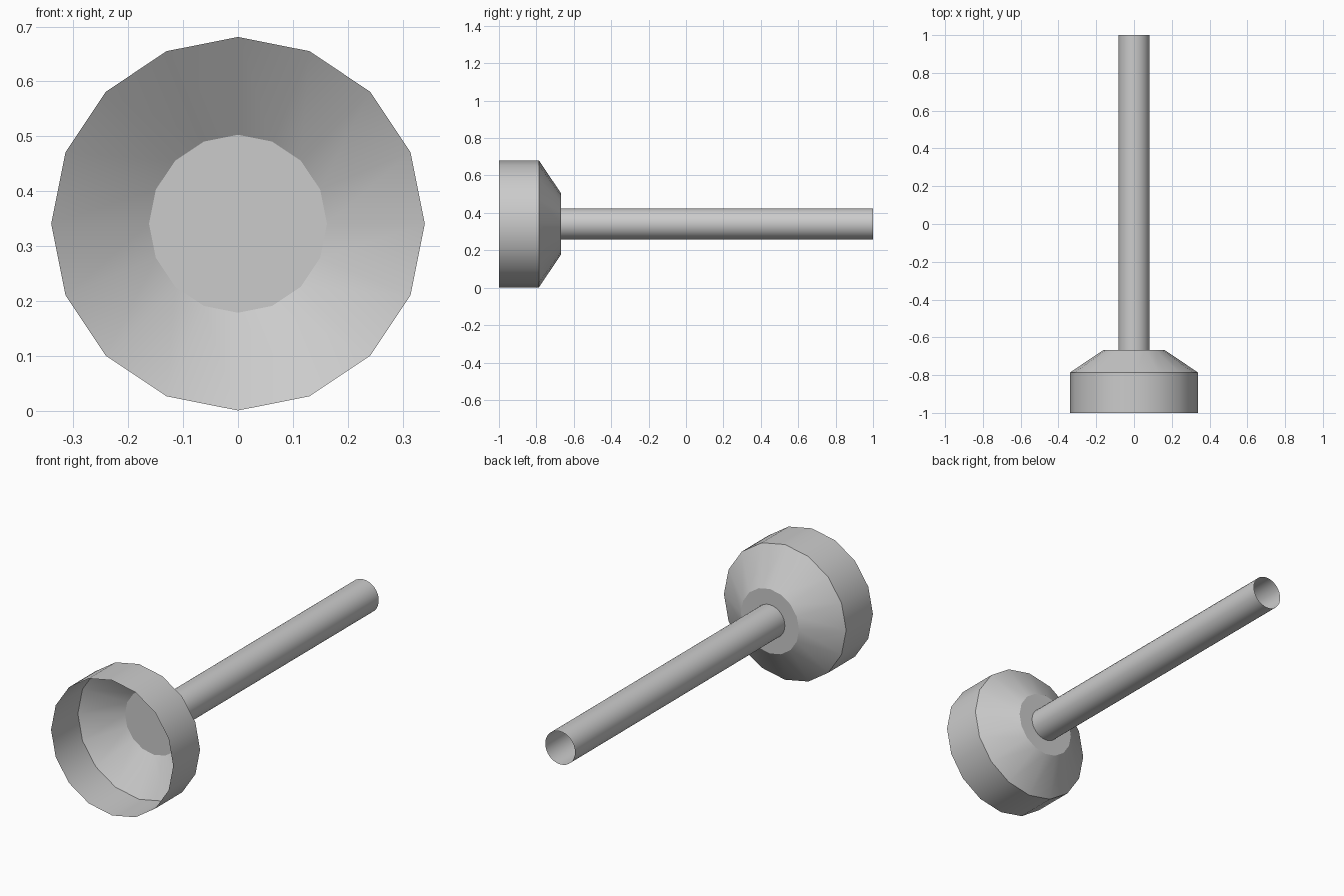
import bpy, bmesh, math
from mathutils import Vector

cube = bpy.data.objects.get("Cube")
if cube:
    bpy.data.objects.remove(cube, do_unlink=True)

CENTRE_Z = 0.341

grey = bpy.data.materials.new("plain_grey")
grey.use_nodes = True
colour = (0.6, 0.6, 0.6, 1)
grey.diffuse_color = colour
grey.node_tree.nodes["Principled BSDF"].inputs["Base Color"].default_value = colour


def lathe(name, profile, sides, cap_end=False):
    """Thin shell of (y, radius) rings around the y axis."""
    bm = bmesh.new()
    rings = []
    for y, r in profile:
        angles = [2 * math.pi * i / sides for i in range(sides)]
        rings.append([bm.verts.new(Vector((r * math.sin(a), y, CENTRE_Z + r * math.cos(a))))
                      for a in angles])
    for a, b in zip(rings, rings[1:]):
        for i in range(sides):
            j = (i + 1) % sides
            bm.faces.new((a[i], b[i], b[j], a[j]))
    if cap_end:
        bm.faces.new(rings[-1])
    bmesh.ops.recalc_face_normals(bm, faces=bm.faces)
    # Open shells: make the side walls face away from the axis
    wall = bm.faces[:][0]
    out = wall.calc_center_median() - Vector((0, 0, CENTRE_Z))
    out.y = 0
    if wall.normal.dot(out) < 0:
        bmesh.ops.reverse_faces(bm, faces=bm.faces)
    mesh = bpy.data.meshes.new(name)
    bm.to_mesh(mesh)
    bm.free()
    mesh.materials.append(grey)
    obj = bpy.data.objects.new(name, mesh)
    bpy.context.collection.objects.link(obj)
    bpy.ops.object.select_all(action='DESELECT')
    obj.select_set(True)
    bpy.context.view_layer.objects.active = obj
    bpy.ops.object.shade_smooth_by_angle(angle=math.radians(30))
    return obj


# Faceted cup, open at the front with a flat floor at the back
lathe("cup", [(-1, 0.34), (-0.787, 0.34), (-0.667, 0.162)], 16, cap_end=True)

# Hollow stem, open at the far end
lathe("stem", [(-0.667, 0.083), (1, 0.083)], 32)
